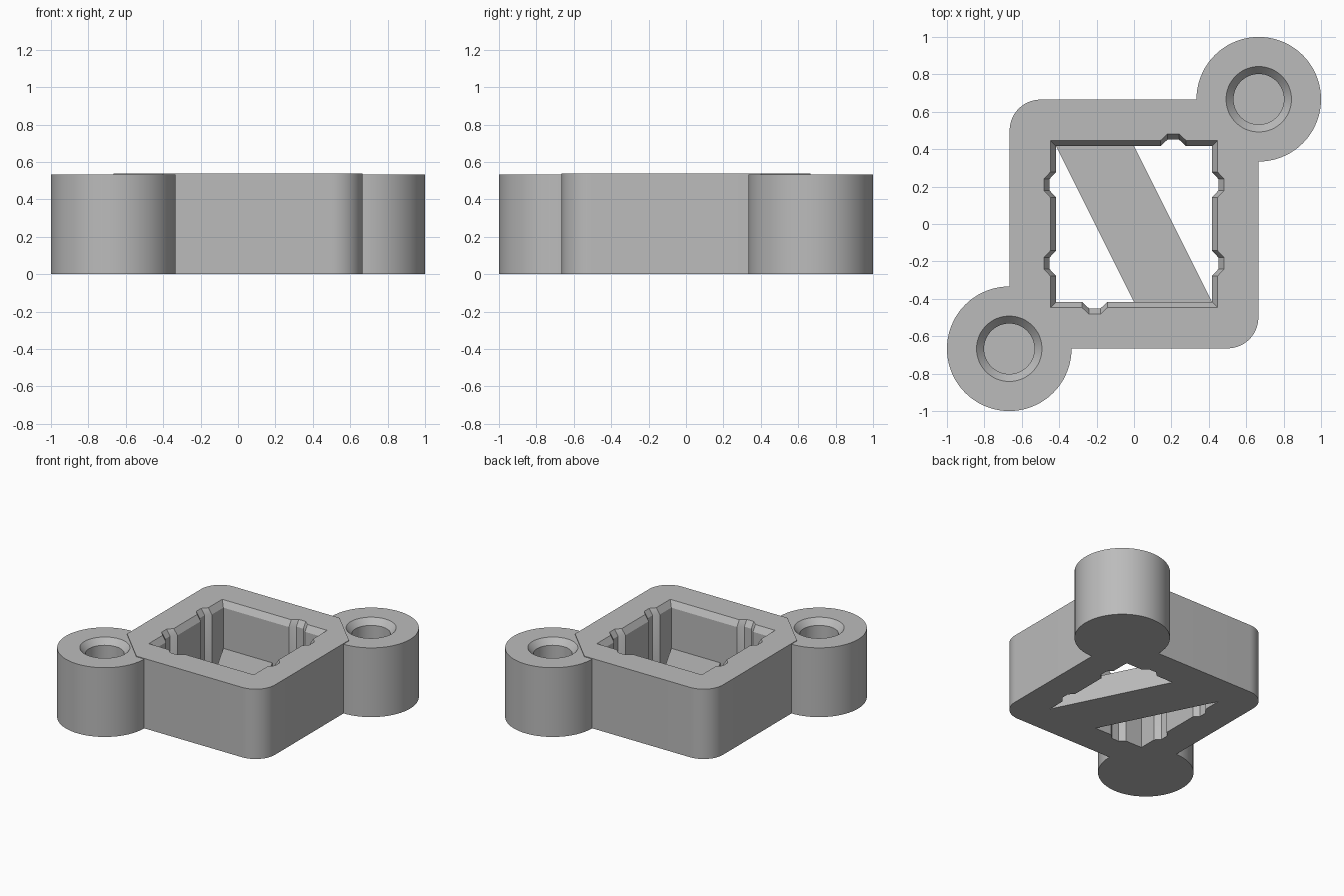
import bpy, bmesh
from math import sin, cos, pi, radians

cube = bpy.data.objects.get("Cube")
if cube:
    bpy.data.objects.remove(cube)

BODY_TOP, BOSS_TOP = 0.538, 0.533
HALF, CENTRE, BOSS_R = 0.665, 0.667, 0.333
WALL, RIM = 0.417, 0.447

grey = bpy.data.materials.new("plain grey")
grey.use_nodes = True
grey.diffuse_color = (0.5, 0.5, 0.5, 1)
grey.node_tree.nodes["Principled BSDF"].inputs["Base Color"].default_value = (0.5, 0.5, 0.5, 1)


def loft(name, sections):
    """Solid through a list of (outline, z) sections with equal point counts."""
    bm = bmesh.new()
    rings = [[bm.verts.new((x, y, z)) for x, y in pts] for pts, z in sections]
    n = len(rings[0])
    for a, b in zip(rings, rings[1:]):
        for i in range(n):
            j = (i + 1) % n
            bm.faces.new((a[i], a[j], b[j], b[i]))
    bm.faces.new(rings[0][::-1])
    bm.faces.new(rings[-1])
    bmesh.ops.recalc_face_normals(bm, faces=bm.faces)
    mesh = bpy.data.meshes.new(name)
    bm.to_mesh(mesh)
    bm.free()
    mesh.materials.append(grey)
    obj = bpy.data.objects.new(name, mesh)
    bpy.context.collection.objects.link(obj)
    return obj


def arc(cx, cy, r, start, end, steps):
    return [(cx + r * cos(start + (end - start) * i / steps),
             cy + r * sin(start + (end - start) * i / steps)) for i in range(steps + 1)]


def circle(cx, cy, r, n=72):
    return arc(cx, cy, r, 0, 2 * pi, n)[:-1]


def notched_square(h):
    """Square outline with shallow key notches pushed out of its sides."""
    def notch(c):
        return [(c - 0.068, 0), (c - 0.03, 0.035), (c + 0.03, 0.035), (c + 0.068, 0)]
    side = [(-h, 0)] + notch(-0.21) + notch(0.21)
    end = [(-h, 0)] + notch(-0.21)
    pts = [(t, -h - d) for t, d in end]
    pts += [(h + d, t) for t, d in side]
    pts += [(-t, h + d) for t, d in end]
    pts += [(-h - d, -t) for t, d in side]
    return pts


def combine(target, tool, operation):
    mod = target.modifiers.new("combine", "BOOLEAN")
    mod.operation, mod.solver, mod.object = operation, "EXACT", tool
    tool.hide_render = True
    bpy.context.view_layer.objects.active = target
    bpy.ops.object.modifier_apply(modifier=mod.name)
    bpy.data.objects.remove(tool)


# Housing: two rounded corners and two cut corners where the bosses join
r = 0.165
c = HALF - r
outline = [(-HALF, -0.4), (-0.4, -HALF)] + arc(c, -c, r, -pi / 2, 0, 14)
outline += [(HALF, 0.4), (0.4, HALF)] + arc(-c, c, r, pi / 2, pi, 14)
housing = loft("housing", [(outline, 0), (outline, BODY_TOP)])

# Round bosses on opposite corners
for s in (-1, 1):
    ring = circle(s * CENTRE, s * CENTRE, BOSS_R)
    combine(housing, loft("boss", [(ring, 0), (ring, BOSS_TOP)]), "UNION")

# Square opening with notches and a chamfered rim
inner, outer = notched_square(WALL), notched_square(RIM)
combine(housing, loft("opening_cutter", [(inner, -0.1), (inner, BODY_TOP - 0.045),
                                         (outer, BODY_TOP), (outer, 0.7)]), "DIFFERENCE")

# Blind countersunk holes in the bosses
for s in (-1, 1):
    bore, sink = (circle(s * CENTRE, s * CENTRE, q, 48) for q in (0.135, 0.175))
    combine(housing, loft("hole_cutter", [(bore, 0.12), (bore, BOSS_TOP - 0.045),
                                          (sink, BOSS_TOP), (sink, 0.7)]), "DIFFERENCE")

# Slanted brace across the bottom of the opening
band = [(0, -WALL), (WALL, -WALL), (0, WALL), (-WALL, WALL)]
brace = loft("diagonal_brace", [(band, 0), (band, 0.18)])

# Smooth the round faces and keep the hard edges
bpy.ops.object.select_all(action="DESELECT")
housing.select_set(True)
bpy.context.view_layer.objects.active = housing
bpy.ops.object.shade_smooth_by_angle(angle=radians(30))
